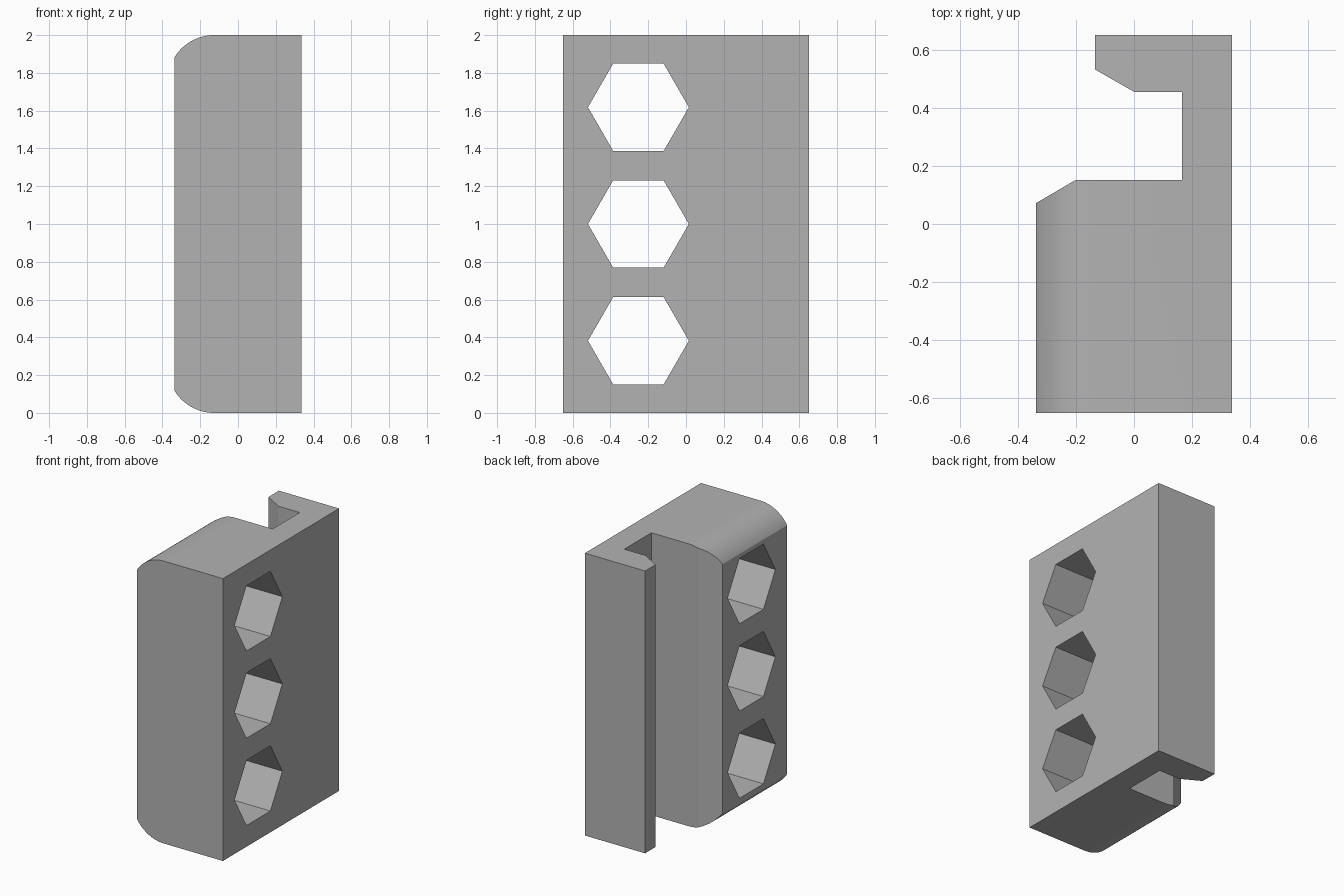
import bpy
import bmesh
import math
from mathutils import Vector

cube = bpy.data.objects.get("Cube")
if cube:
    bpy.data.objects.remove(cube, do_unlink=True)

grey = bpy.data.materials.new("plain_grey")
grey.use_nodes = True
colour = (0.45, 0.45, 0.45, 1)
grey.diffuse_color = colour
grey.node_tree.nodes["Principled BSDF"].inputs["Base Color"].default_value = colour


def prism(name, points, sweep):
    """Extrude a closed 3D outline along a vector."""
    bm = bmesh.new()
    face = bm.faces.new([bm.verts.new(p) for p in points])
    extruded = bmesh.ops.extrude_face_region(bm, geom=[face])["geom"]
    moved = [v for v in extruded if isinstance(v, bmesh.types.BMVert)]
    bmesh.ops.translate(bm, verts=moved, vec=Vector(sweep))
    bmesh.ops.recalc_face_normals(bm, faces=bm.faces)
    mesh = bpy.data.meshes.new(name)
    bm.to_mesh(mesh)
    bm.free()
    mesh.materials.append(grey)
    obj = bpy.data.objects.new(name, mesh)
    bpy.context.collection.objects.link(obj)
    return obj


def cut(target, cutter, operation):
    """Apply a boolean and discard the cutter."""
    cutter.hide_render = True
    mod = target.modifiers.new("cut", "BOOLEAN")
    mod.object, mod.operation, mod.solver = cutter, operation, "EXACT"
    bpy.context.view_layer.objects.active = target
    bpy.ops.object.modifier_apply(modifier=mod.name)
    bpy.data.objects.remove(cutter, do_unlink=True)


# Body with the hooked slot, as a plan outline
W, D, H = 0.337, 0.65, 2.0
plan = [(-W, -D), (W, -D), (W, D), (-0.135, D), (-0.135, 0.532), (0, 0.455),
        (0.165, 0.455), (0.165, 0.152), (-0.2, 0.152), (-W, 0.072)]
body = prism("hooked_block", [(x, y, 0) for x, y in plan], (0, 0, H))

# Rounded top and bottom edges, as a side outline
R, CX, STEPS = 0.245, -0.127, 24
end = math.acos((W + CX) / R)
arc = [math.pi / 2 + (math.pi / 2 - end) * i / STEPS for i in range(STEPS + 1)]
upper = [(CX + R * math.cos(a), H - R + R * math.sin(a)) for a in arc]
lower = [(x, H - z) for x, z in reversed(upper)]
side = [(1, H)] + upper + lower + [(1, 0)]
cut(body, prism("rounding_cutter", [(x, -1, z) for x, z in side], (0, 2, 0)), "INTERSECT")

# Three hexagonal holes running straight through
for z in (0.382, 1.0, 1.618):
    ring = [(-1, -0.252 + 0.267 * math.cos(k * math.pi / 3),
             z + 0.267 * math.sin(k * math.pi / 3)) for k in range(6)]
    cut(body, prism("hole_cutter", ring, (2, 0, 0)), "DIFFERENCE")

bpy.ops.object.select_all(action="DESELECT")
body.select_set(True)
bpy.context.view_layer.objects.active = body
bpy.ops.object.shade_smooth_by_angle(angle=math.radians(20))
